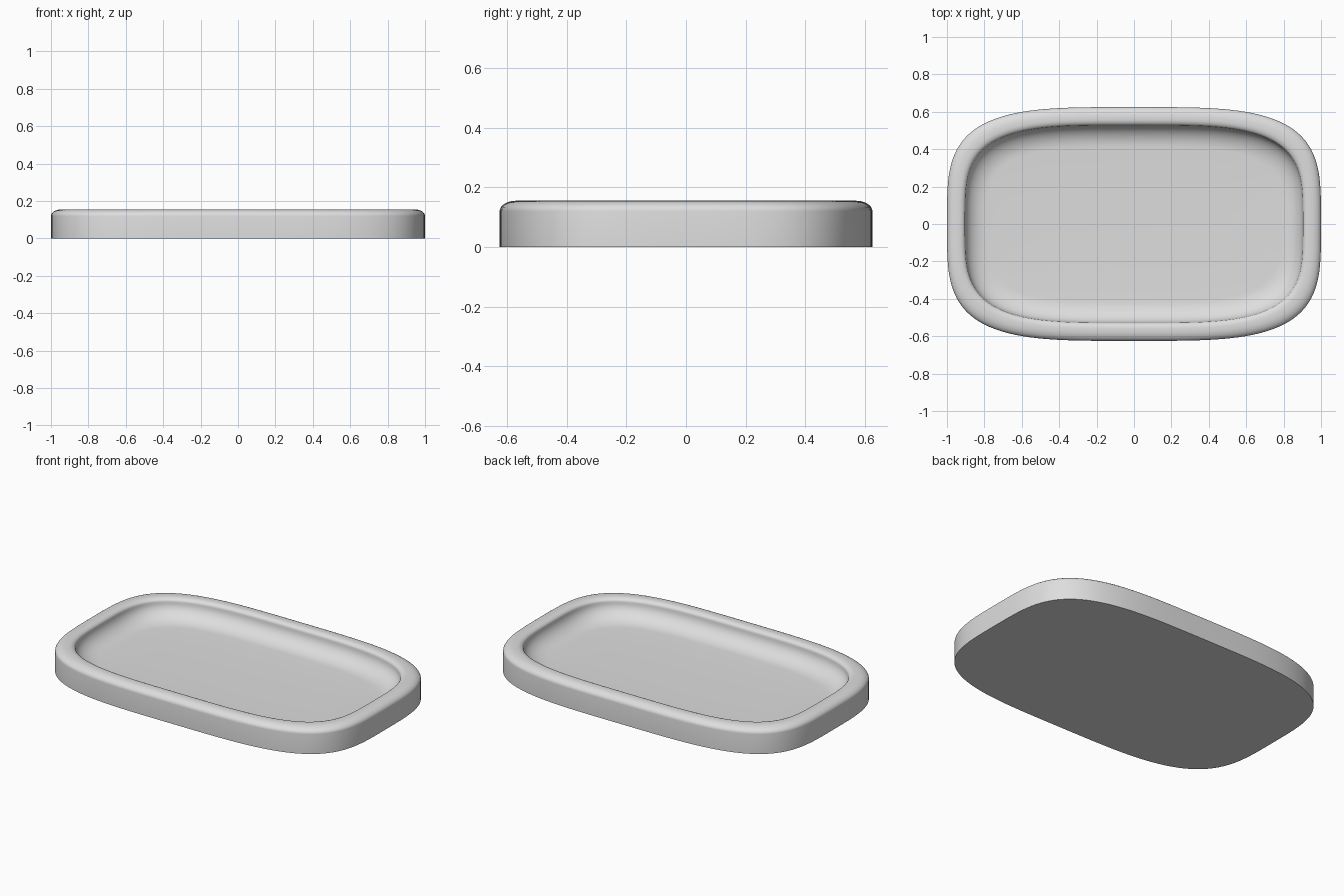
import bpy, bmesh, math

if "Cube" in bpy.data.objects:
    bpy.data.objects.remove(bpy.data.objects["Cube"])

HALF_X, HALF_Y, HEIGHT, FLOOR = 1.0, 0.625, 0.155, 0.04
SEGMENTS = 128
ROUNDNESS = 2 / 3.75


def arc(cx, cz, rx, rz, start, end, steps):
    """Elliptical arc as (inset, height) points, angles in degrees."""
    pts = []
    for i in range(steps + 1):
        a = math.radians(start + (end - start) * i / steps)
        pts.append((cx + rx * math.cos(a), cz + rz * math.sin(a)))
    return pts


def outline(inset):
    """Rounded-rectangle ring, drawn in from the edge by inset."""
    ring = []
    for i in range(SEGMENTS):
        a = 2 * math.pi * i / SEGMENTS
        c, s = math.cos(a), math.sin(a)
        x = (HALF_X - inset) * math.copysign(abs(c) ** ROUNDNESS, c)
        y = (HALF_Y - inset) * math.copysign(abs(s) ** ROUNDNESS, s)
        ring.append((x, y))
    return ring


# Cross-section: base edge, outer wall, domed rim, steep inner wall, dished floor
profile = [(0, 0)]
profile += arc(0.055, HEIGHT - 0.035, 0.055, 0.035, 180, 90, 8)
profile += arc(0.065, HEIGHT - 0.022, 0.032, 0.022, 90, 0, 6)
profile += arc(0.217, FLOOR + 0.093, 0.12, 0.093, 180, 270, 12)
profile += [(0.33, FLOOR - 0.003), (0.48, FLOOR - 0.005)]

# Tray body swept around the outline
bm = bmesh.new()
rings = [[bm.verts.new((x, y, z)) for x, y in outline(inset)]
         for inset, z in profile]
for low, high in zip(rings, rings[1:]):
    for i in range(SEGMENTS):
        j = (i + 1) % SEGMENTS
        bm.faces.new((low[i], low[j], high[j], high[i]))
bm.faces.new(list(reversed(rings[0])))
bm.faces.new(rings[-1])
bmesh.ops.remove_doubles(bm, verts=bm.verts, dist=0.0001)
bmesh.ops.recalc_face_normals(bm, faces=bm.faces)
mesh = bpy.data.meshes.new("tray")
bm.to_mesh(mesh)
bm.free()
tray = bpy.data.objects.new("tray", mesh)
bpy.context.collection.objects.link(tray)

# Plain light grey
grey = bpy.data.materials.new("light_grey")
grey.use_nodes = True
colour = (0.73, 0.73, 0.73, 1)
grey.diffuse_color = colour
grey.node_tree.nodes["Principled BSDF"].inputs["Base Color"].default_value = colour
mesh.materials.append(grey)

bpy.ops.object.select_all(action="DESELECT")
tray.select_set(True)
bpy.context.view_layer.objects.active = tray
bpy.ops.object.shade_smooth_by_angle(angle=math.radians(40))
